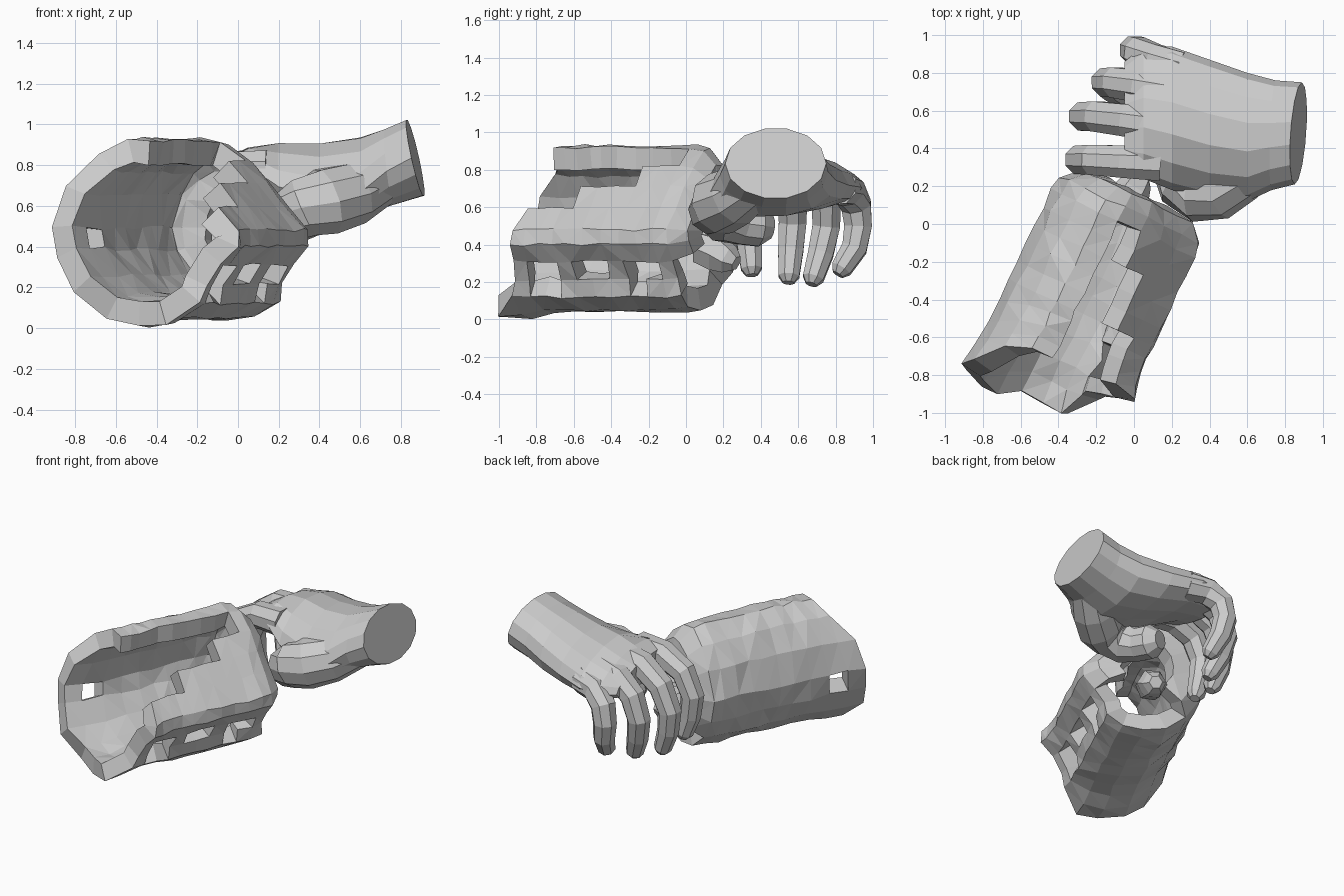
import bpy, bmesh, math, random
from mathutils import Vector

if "Cube" in bpy.data.objects:
    bpy.data.objects.remove(bpy.data.objects["Cube"])

random.seed(4)


def make_object(name, bm):
    mesh = bpy.data.meshes.new(name)
    bm.to_mesh(mesh)
    bm.free()
    ob = bpy.data.objects.new(name, mesh)
    bpy.context.collection.objects.link(ob)
    return ob


def loft(name, rings):
    bm = bmesh.new()
    rows = [[bm.verts.new(p) for p in ring] for ring in rings]
    n = len(rows[0])
    for a, b in zip(rows, rows[1:]):
        for j in range(n):
            k = (j + 1) % n
            bm.faces.new((a[j], a[k], b[k], b[j]))
    bm.faces.new(rows[0])
    bm.faces.new(rows[-1])
    bmesh.ops.recalc_face_normals(bm, faces=bm.faces)
    return make_object(name, bm)


def digit(name, path, radii, sides=8, ref=Vector((0, 1, 0))):
    pts = [Vector(p) for p in path]
    # rounded tip
    tip = (pts[-1] - pts[-2]).normalized()
    pts.append(pts[-1] + tip * radii[-1] * 0.6)
    radii = list(radii) + [radii[-1] * 0.55]
    rings = []
    for i, (p, r) in enumerate(zip(pts, radii)):
        t = (pts[min(i + 1, len(pts) - 1)] - pts[max(i - 1, 0)]).normalized()
        side = (ref - t * t.dot(ref)).normalized()
        up = t.cross(side)
        rings.append([p + side * r * math.cos(2 * math.pi * (k + .5) / sides)
                      + up * r * math.sin(2 * math.pi * (k + .5) / sides)
                      for k in range(sides)])
    return loft(name, rings)


# hollow shell: cross-section (sideways, height), from roof edge round the left and floor
section = [(-.04, .92), (-.15, .93), (-.28, .85), (-.38, .70), (-.43, .50), (-.40, .34),
           (-.30, .18), (-.16, .07), (0, .04), (.14, .05), (.25, .12), (.27, .21),
           (.33, .31), (.41, .40), (.41, .48), (.30, .60), (.20, .71), (.10, .82)]
front = Vector((-.45, -.85, 0))
axis = Vector((.45, .95, 0)).normalized()
across = Vector((axis.y, -axis.x, 0))
# (distance along axis, scale) for each ring
stations = [(0, 1.08), (.10, 1.03)] + [(.10 + .105 * i, 1) for i in range(1, 9)] + \
           [(1.02, .97), (1.10, .78), (1.12, .42)]
n = len(section)
bm = bmesh.new()
rows = []
for i, (s, k) in enumerate(stations):
    row = []
    for m, (p, z) in enumerate(section):
        # slanted, flared rim
        trim = .13 if p > .24 else (-.09 if p < -.29 else 0)
        if m < 2:
            trim += .05
        lean = max(0, 1 - i / 4) * (.22 * (z - .5) + trim)
        pos = front + axis * (s + lean) + across * p * k
        pos.z = .48 + (z - .48) * (k if i > 2 else 1)
        j = .008
        pos += Vector([random.uniform(-j, j) for _ in range(3)])
        pos.z = max(pos.z - (.03 if i < 2 and z < .1 else 0), 0)
        row.append(bm.verts.new(pos))
    rows.append(row)


def is_open(i, j):
    if i < 9:
        if j == 17 or (j == 16 and i < 7) or (j == 15 and i < 4):
            return True                      # long mouth in the upper right
        if j == 11 and i % 3 != 0:
            return True                      # ragged side slit
        if (i, j) in {(1, 4), (1, 10), (2, 10), (7, 10)}:
            return True                      # small tears
    return i >= 10 and 6 <= j <= 11          # rear hole


for i in range(len(rows) - 1):
    for j in range(n):
        if not is_open(i, j):
            k = (j + 1) % n
            bm.faces.new((rows[i][j], rows[i + 1][j], rows[i + 1][k], rows[i][k]))
loose = [v for v in bm.verts if not v.link_faces]
bmesh.ops.delete(bm, geom=loose, context='VERTS')
bmesh.ops.triangulate(bm, faces=bm.faces)
shell = make_object("hollow_shell", bm)
thick = shell.modifiers.new("wall", 'SOLIDIFY')
thick.thickness = .12
thick.offset = -1

# small broken stub at the rear of the shell
digit("rear_stub", [(-.06, .08, .38), (-.01, .17, .35), (.02, .23, .32)], [.09, .10, .08], 6)

# palm and wrist: (x, centre y, centre z, half width, half height, cross slope, thumb-side drop)
palm = [(.87, .48, .835, .27, .19, 0, 0), (.74, .47, .79, .29, .19, 0, .02),
        (.60, .46, .745, .34, .195, 0, .08), (.40, .50, .74, .37, .17, -.06, .12),
        (.20, .56, .76, .38, .145, -.14, .12), (.05, .59, .755, .35, .12, -.20, .03),
        (-.05, .57, .74, .29, .08, -.18, 0)]
rings = []
for x, cy, cz, hy, hz, slope, drop in palm:
    ring = []
    for k in range(14):
        a = 2 * math.pi * k / 14
        dy, dz = hy * math.cos(a), hz * math.sin(a)
        tilt = max(0, (x - .6) / .27)
        sag = drop * max(0, -dy / hy) ** 2
        ring.append((x - tilt * (.22 * dz - .07 * dy), cy + dy, cz + dz + slope * dy - sag))
    rings.append(ring)
loft("palm_and_wrist", rings)

# four curled fingers
fingers = {
    "index_finger": [(.14, .32, .78), (-.06, .33, .78), (-.22, .34, .70),
                     (-.29, .34, .55), (-.27, .34, .40), (-.23, .35, .27)],
    "middle_finger": [(.14, .52, .79), (-.05, .55, .78), (-.20, .57, .68),
                      (-.27, .57, .52), (-.25, .56, .37), (-.20, .55, .23)],
    "ring_finger": [(.16, .70, .76), (.02, .73, .74), (-.10, .75, .65),
                    (-.15, .75, .50), (-.12, .72, .35), (-.07, .68, .22)],
    "little_finger": [(.24, .82, .71), (.10, .87, .69), (.02, .91, .61),
                      (0, .92, .50), (.02, .90, .38), (.05, .83, .27)],
}
for name, path in fingers.items():
    digit(name, path, [.10, .092, .086, .08, .073, .06])
# thumb bends in underneath the palm
digit("thumb", [(.70, .38, .73), (.56, .27, .66), (.43, .185, .62), (.33, .165, .59),
                (.25, .21, .54), (.21, .30, .51), (.18, .39, .50)],
      [.13, .16, .17, .155, .135, .115, .115], 10, Vector((0, 0, 1)))
